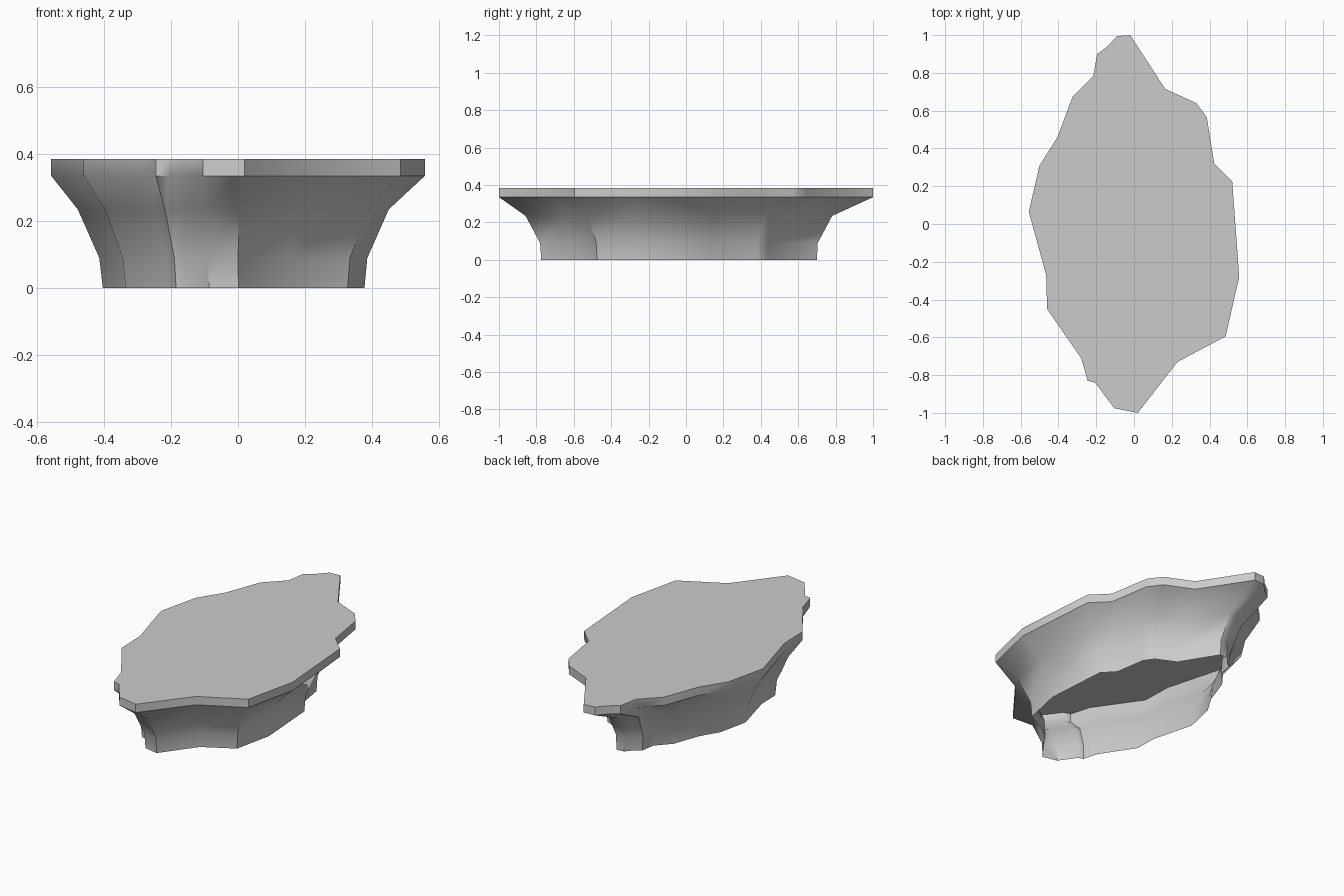
import bpy
import bmesh
import math

cube = bpy.data.objects.get("Cube")
if cube:
    bpy.data.objects.remove(cube, do_unlink=True)

# Stone material
stone = bpy.data.materials.new("grey stone")
stone.use_nodes = True
grey = (0.6, 0.6, 0.6, 1)
stone.diffuse_color = grey
stone.node_tree.nodes["Principled BSDF"].inputs["Base Color"].default_value = grey

# Ragged rim outline, counter-clockwise from the back tip
outline = [
    (-.02, 1), (-.09, .995), (-.14, .94), (-.195, .9), (-.215, .785), (-.325, .675),
    (-.405, .46), (-.5, .31), (-.557, .065), (-.465, -.27), (-.46, -.45), (-.28, -.71),
    (-.245, -.83), (-.205, -.84), (-.105, -.975), (.02, -1), (.23, -.73), (.485, -.595),
    (.557, -.28), (.52, .225), (.425, .32), (.385, .565), (.33, .64), (.165, .715),
]
# Height, x scale, y scale, x shift, y shift of each ring
rings = [
    (0, .70, .737, -.013, -.037),
    (.09, .717, .742, -.014, -.038),
    (.235, .832, .82, -.014, -.038),
    (.335, 1, 1, 0, 0),
    (.385, 1, 1, 0, 0),
]

# Hollow flared rock, open below and capped on top
bm = bmesh.new()
loops = [[bm.verts.new((x * sx + dx, y * sy + dy, z)) for x, y in outline]
         for z, sx, sy, dx, dy in rings]
count = len(outline)
for low, high in zip(loops, loops[1:]):
    for i in range(count):
        j = (i + 1) % count
        bm.faces.new((low[i], low[j], high[j], high[i]))
bm.faces.new(loops[-1])
mesh = bpy.data.meshes.new("rock_platform")
bm.to_mesh(mesh)
bm.free()
mesh.materials.append(stone)
rock = bpy.data.objects.new("rock_platform", mesh)
bpy.context.collection.objects.link(rock)

# Soft walls with a crisp rim
bpy.context.view_layer.objects.active = rock
rock.select_set(True)
bpy.ops.object.shade_smooth_by_angle(angle=math.radians(42))
